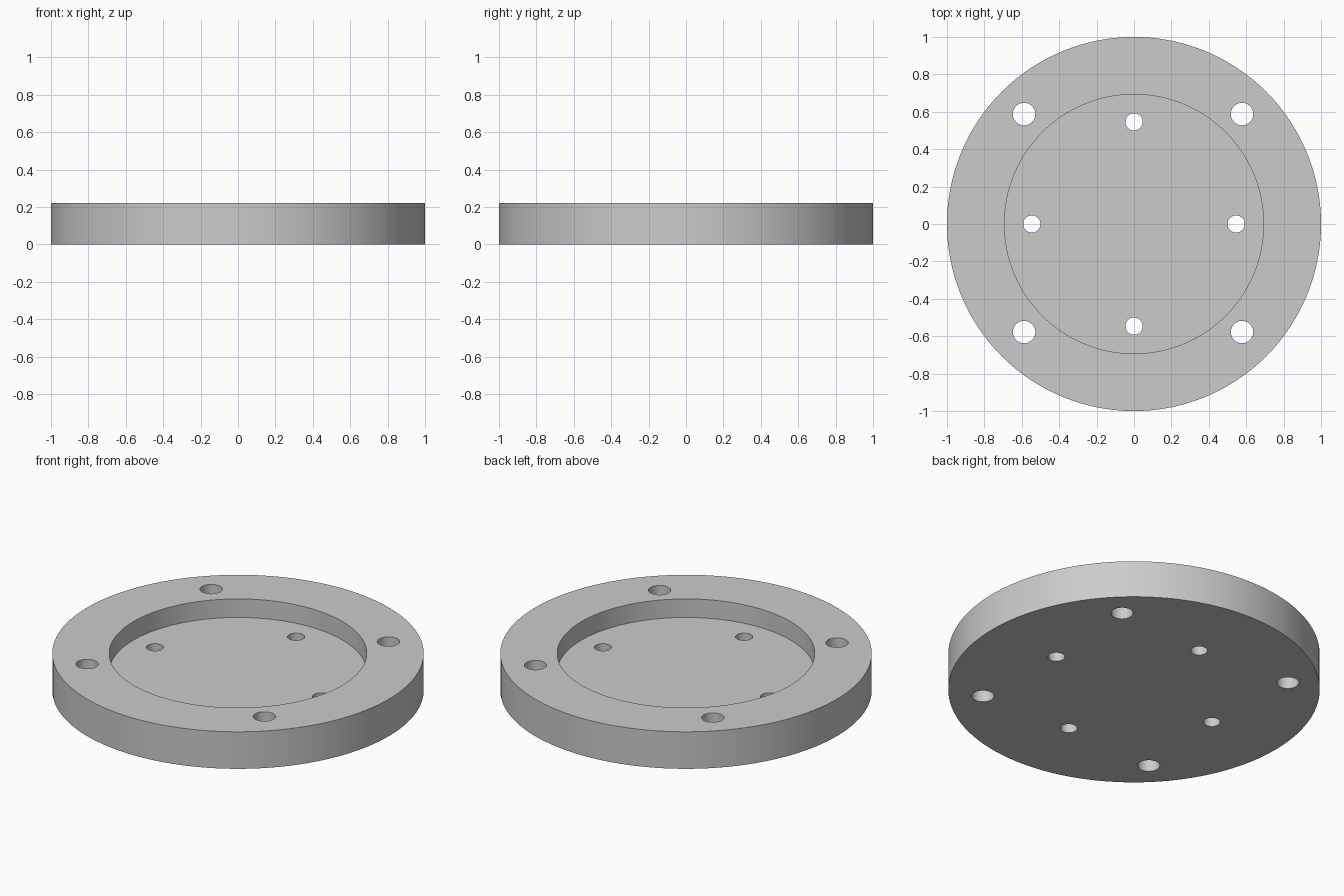
import bpy
import math

if "Cube" in bpy.data.objects:
    bpy.data.objects.remove(bpy.data.objects["Cube"], do_unlink=True)

HEIGHT = 0.22
FLOOR = 0.11

# Plain grey metal
metal = bpy.data.materials.new("grey_metal")
metal.use_nodes = True
grey = (0.6, 0.6, 0.6, 1)
metal.diffuse_color = grey
metal.node_tree.nodes["Principled BSDF"].inputs["Base Color"].default_value = grey


def cylinder(name, radius, bottom, top, x=0, y=0, sides=48):
    bpy.ops.mesh.primitive_cylinder_add(
        vertices=sides, radius=radius, depth=top - bottom,
        location=(x, y, (bottom + top) / 2))
    obj = bpy.context.object
    obj.name = name
    obj.data.materials.append(metal)
    return obj


def cut(body, cutter):
    cutter.hide_render = True
    mod = body.modifiers.new("cut", "BOOLEAN")
    mod.operation = "DIFFERENCE"
    mod.solver = "EXACT"
    mod.object = cutter
    bpy.context.view_layer.objects.active = body
    bpy.ops.object.modifier_apply(modifier=mod.name)
    bpy.data.objects.remove(cutter, do_unlink=True)


# Round flange body with a shallow recess in the top
flange = cylinder("flange_plate", 1, 0, HEIGHT, sides=128)
cut(flange, cylinder("recess_cutter", 0.693, FLOOR, HEIGHT + 0.1, sides=128))

# Through holes: large ones on the rim diagonals, small ones in the recess floor
for i in range(4):
    a = i * math.pi / 2
    d = a + math.pi / 4
    cut(flange, cylinder("rim_hole_cutter", 0.06, -0.1, HEIGHT + 0.1,
                         0.824 * math.cos(d) - 0.005, 0.824 * math.sin(d) + 0.005))
    cut(flange, cylinder("floor_hole_cutter", 0.046, -0.1, HEIGHT + 0.1,
                         0.546 * math.cos(a), 0.546 * math.sin(a)))

# Smooth walls, sharp edges
bpy.ops.object.select_all(action="DESELECT")
flange.select_set(True)
bpy.context.view_layer.objects.active = flange
bpy.ops.object.shade_smooth_by_angle(angle=math.radians(30))
